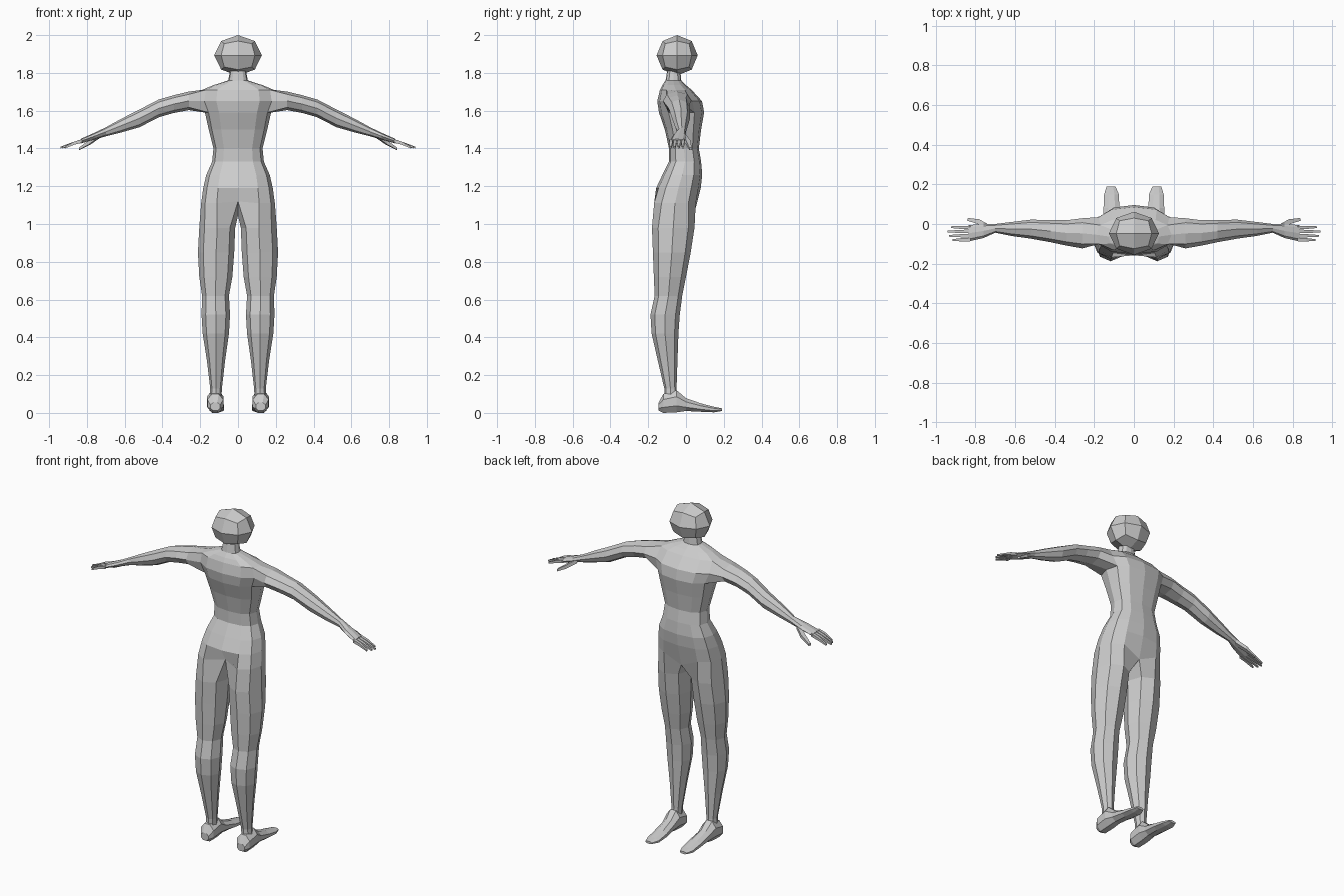
import bpy, bmesh
from math import sin, cos, radians, copysign
from mathutils import Vector

if "Cube" in bpy.data.objects:
    bpy.data.objects.remove(bpy.data.objects["Cube"])


def finish(bm, name, mirror=True):
    loose = [v for v in bm.verts if not v.link_faces]
    bmesh.ops.delete(bm, geom=loose, context='VERTS')
    bmesh.ops.recalc_face_normals(bm, faces=bm.faces[:])
    me = bpy.data.meshes.new(name)
    bm.to_mesh(me)
    bm.free()
    ob = bpy.data.objects.new(name, me)
    bpy.context.collection.objects.link(ob)
    if mirror:
        m = ob.modifiers.new("mirror", 'MIRROR')
        m.merge_threshold = 0.001
    return ob


def bridge(bm, a, b, closed=True, skip=()):
    n = len(a)
    for i in range(n if closed else n - 1):
        if i not in skip:
            j = (i + 1) % n
            bm.faces.new((a[i], a[j], b[j], b[i]))


def loft(bm, rings, start=None, cap_start=False):
    """Skin a chain of closed point rings, optionally from existing verts."""
    prev = start
    for ring in rings:
        cur = [bm.verts.new(p) for p in ring]
        if prev:
            bridge(bm, prev, cur)
        elif cap_start:
            bm.faces.new(cur)
        prev = cur
    bm.faces.new(prev)


def power(v, p=0.8):
    return copysign(abs(v) ** p, v) if abs(v) > 1e-6 else 0.0


# Body skin: half rings from back centre round the side to front centre
# (height, half width, back y, front y)
TORSO = [(1.81, .042, -.10, -.03), (1.76, .052, -.108, -.025),
         (1.735, .13, -.125, .0), (1.71, .19, -.138, .03),
         (1.65, .20, -.152, .085), (1.59, .175, -.143, .096),
         (1.50, .155, -.112, .08), (1.40, .13, -.09, .068),
         (1.33, .137, -.09, .08), (1.26, .168, -.125, .086),
         (1.19, .184, -.158, .078), (1.11, .195, -.182, .065)]
bm = bmesh.new()
rows = []
for z, w, yb, yf in TORSO:
    c, d = (yb + yf) / 2, (yf - yb) / 2
    angles = [radians(-90 + 30 * k) for k in range(7)]
    rows.append([bm.verts.new((w * power(cos(t)), c + d * power(sin(t)), z)) for t in angles])
rows[-1][0].co = (0, -.12, 1.12)
rows[-1][6].co = (0, .045, 1.06)
for i in range(len(rows) - 1):
    bridge(bm, rows[i], rows[i + 1], False, (2, 3) if i in (3, 4) else ())

# Legs grow from the lowest torso ring plus a crotch point
# (height, inner x, outer x, back y, front y)
LEG = [(.98, .015, .205, -.18, .045), (.85, .02, .212, -.175, .025),
       (.72, .03, .205, -.17, .0), (.62, .048, .19, -.166, -.02),
       (.52, .042, .193, -.188, -.033), (.42, .048, .187, -.182, -.04),
       (.28, .068, .165, -.15, -.045), (.13, .085, .147, -.115, -.05),
       (.07, .088, .15, -.115, -.045)]
rings = []
for z, xi, xo, yb, yf in LEG:
    rings.append([((xi + xo) / 2 + (xo - xi) / 2 * cos(t),
                   (yb + yf) / 2 + (yf - yb) / 2 * sin(t), z)
                  for t in [radians(-135 + 45 * k) for k in range(8)]])
loft(bm, rings, rows[-1] + [bm.verts.new((0, -.045, 1.045))])

# Arms and palms grow from the opening in the shoulder
# (x, centre y, centre z, half depth, half height)
ARM = [(.26, -.047, 1.652, .076, .049), (.34, -.045, 1.635, .064, .047),
       (.42, -.036, 1.612, .056, .047), (.52, -.026, 1.56, .048, .047),
       (.62, -.025, 1.52, .035, .036), (.70, -.022, 1.488, .022, .024),
       (.76, -.035, 1.465, .036, .018), (.835, -.047, 1.438, .041, .012)]
A, B, C = rows[3:6]
hole = [A[2], A[3], A[4], B[4], C[4], C[3], C[2], B[2]]
rings = [[(x, cy + ry * cos(t), cz + rz * sin(t))
          for t in [radians(135 - 45 * k) for k in range(8)]]
         for x, cy, cz, ry, rz in ARM]
loft(bm, rings, hole)
finish(bm, "body")

# Fingers and thumb: tapered three-section bars
bm = bmesh.new()


def finger(points, w, h):
    rings = []
    side = (Vector(points[-1]) - Vector(points[0])).cross(Vector((0, 0, 1))).normalized()
    for p, s in zip(points, (1, .9, .5)):
        p, a, b = Vector(p), side * w * s, Vector((0, 0, h * s))
        rings.append([p - a - b, p + a - b, p + a + b, p - a + b])
    loft(bm, rings, cap_start=True)


for y0, y1, tip in ((-.078, -.081, .915), (-.058, -.06, .932), (-.037, -.038, .94), (-.018, -.016, .922)):
    finger([(.825, y0, 1.44), (.87, (y0 + y1) / 2, 1.427), (tip, y1, 1.405)], .009, .009)
finger([(.735, -.018, 1.468), (.785, .012, 1.432), (.84, .024, 1.398)], .014, .012)
finish(bm, "fingers")

# Feet: octagonal sections from heel to toe
# (y, centre x, half width, bottom z, top z)
FOOT = [(-.145, .12, .026, .012, .055), (-.12, .12, .042, 0, .10),
        (-.05, .12, .044, .003, .12), (.0, .117, .038, .01, .078),
        (.08, .113, .04, .006, .05), (.15, .113, .037, .003, .032),
        (.19, .115, .022, .01, .024)]
bm = bmesh.new()
loft(bm, [[(cx + w * cos(t) / cos(radians(22.5)), y,
            (zb + zt) / 2 + (zt - zb) / 2 * sin(t) / cos(radians(22.5)))
           for t in [radians(22.5 + 45 * k) for k in range(8)]]
          for y, cx, w, zb, zt in FOOT], cap_start=True)
finish(bm, "feet")

# Head: once-subdivided cube pushed out to an ellipsoid
bm = bmesh.new()
bmesh.ops.create_cube(bm, size=2)
bmesh.ops.subdivide_edges(bm, edges=bm.edges[:], cuts=1, use_grid_fill=True)
for v in bm.verts:
    n = v.co.normalized()
    v.co = (n.x * .126, -.047 + n.y * .109, 1.893 + n.z * .107)
finish(bm, "head", mirror=False)
